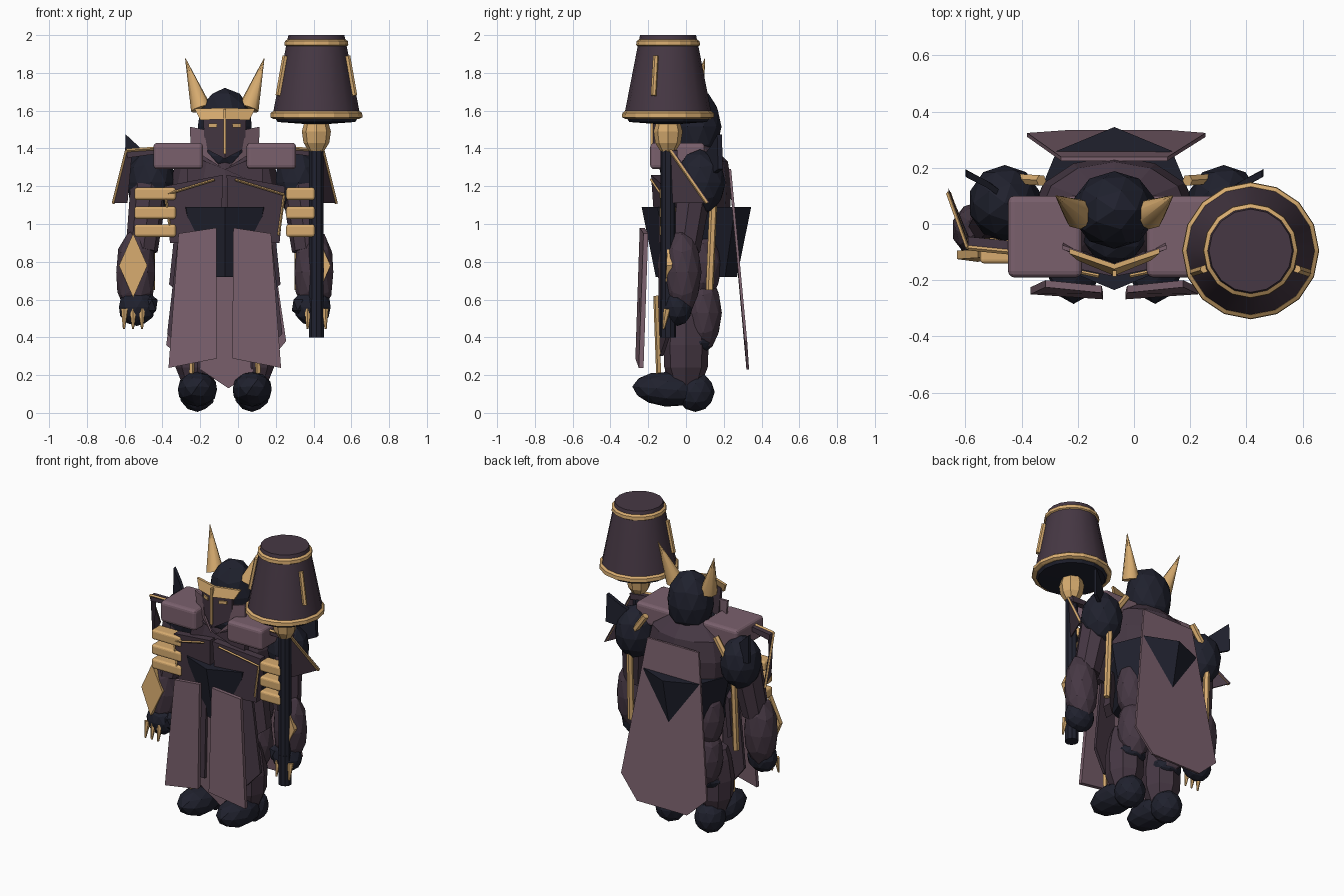
import bpy, bmesh, math
from mathutils import Vector, Matrix

if "Cube" in bpy.data.objects:
    bpy.data.objects.remove(bpy.data.objects["Cube"])

CX = -0.07  # body centre line


def material(name, col):
    m = bpy.data.materials.new(name)
    m.diffuse_color = (*col, 1)
    m.use_nodes = True
    m.node_tree.nodes["Principled BSDF"].inputs["Base Color"].default_value = m.diffuse_color
    return m


NAVY = material("dark navy", (0.014, 0.0152, 0.027))
PLUM = material("dark plum", (0.061, 0.039, 0.057))
MAUVE = material("mauve", (0.195, 0.118, 0.152))
GOLD = material("gold", (0.68, 0.41, 0.16))


def finish(bm, name, mat):
    bmesh.ops.recalc_face_normals(bm, faces=bm.faces)
    me = bpy.data.meshes.new(name)
    bm.to_mesh(me)
    bm.free()
    me.materials.append(mat)
    ob = bpy.data.objects.new(name, me)
    bpy.context.collection.objects.link(ob)
    return ob


def smooth(ob, deg):
    ob.data.shade_smooth()
    ob.data.set_sharp_from_angle(angle=math.radians(deg))


def blob(name, c, r, mat, tilt=0, sub=2):
    """Faceted ellipsoid, tilted about x."""
    bm = bmesh.new()
    bmesh.ops.create_icosphere(bm, subdivisions=sub, radius=1, matrix=Matrix.Translation(c)
                               @ Matrix.Rotation(tilt, 4, 'X') @ Matrix.Diagonal((*r, 1)))
    return finish(bm, name, mat)


def rod(name, a, b, r1, r2, mat, n=8):
    """Cylinder or cone from a to b."""
    a, b = Vector(a), Vector(b)
    bm = bmesh.new()
    m = Matrix.Translation((a + b) / 2) @ (b - a).to_track_quat('Z', 'Y').to_matrix().to_4x4()
    bmesh.ops.create_cone(bm, cap_ends=True, segments=n, radius1=r1, radius2=r2,
                          depth=(b - a).length, matrix=m)
    return finish(bm, name, mat)


def lathe(name, c, prof, mat, n=16, sy=1.0):
    """Stack of (radius, z) rings, closed at both ends."""
    bm = bmesh.new()
    rings = []
    for r, z in prof:
        rings.append([bm.verts.new((c[0] + r * math.cos(2 * math.pi * i / n),
                                    c[1] + sy * r * math.sin(2 * math.pi * i / n), z))
                      for i in range(n)])
    for p, q in zip(rings, rings[1:]):
        for i in range(n):
            bm.faces.new((p[i], p[(i + 1) % n], q[(i + 1) % n], q[i]))
    bm.faces.new(rings[0])
    bm.faces.new(rings[-1])
    return finish(bm, name, mat)


def plate(name, pts, t, mat):
    """Flat outline thickened by t towards +y."""
    bm = bmesh.new()
    f = bm.faces.new([bm.verts.new(p) for p in pts])
    g = bmesh.ops.extrude_face_region(bm, geom=[f], use_keep_orig=True)
    for v in g['geom']:
        if isinstance(v, bmesh.types.BMVert):
            v.co.y += t
    return finish(bm, name, mat)


def box(name, lo, hi, mat, bevel=0.0):
    bm = bmesh.new()
    lo, hi = Vector(lo), Vector(hi)
    bmesh.ops.create_cube(bm, size=1, matrix=Matrix.Translation((lo + hi) / 2)
                          @ Matrix.Diagonal((*[abs(d) for d in hi - lo], 1)))
    if bevel:
        bmesh.ops.bevel(bm, geom=bm.edges[:], offset=bevel, segments=3, profile=0.5, affect='EDGES')
    return finish(bm, name, mat)


# Torso, flared belt and neck
lathe("torso", (CX, 0.05), [(0.2, 0.84), (0.27, 1.0), (0.29, 1.2), (0.26, 1.33), (0.13, 1.42)],
      PLUM, 12, 0.66)
lathe("flared_belt", (CX, 0.055), [(0.215, 0.72), (0.29, 1.09)], NAVY, 8)
blob("neck", (CX, -0.02, 1.36), (0.12, 0.12, 0.08), NAVY)
plate("upper_chest", [(CX - .2, -.12, 1.2), (CX + .2, -.12, 1.2), (CX + .2, -.1, 1.37),
                      (CX, -.14, 1.29), (CX - .2, -.1, 1.37)], 0.1, PLUM)

# Head
blob("head", (CX, 0.05, 1.515), (0.15, 0.138, 0.206), NAVY)
box("nose_bar", (CX - .007, -.187, 1.37), (CX + .007, -.165, 1.61), GOLD)

# Cape and inner loincloth
plate("cape", [(CX - .19, .225, 1.29), (CX + .19, .225, 1.29), (CX + .325, .31, .38),
               (CX + .2, .32, .23), (CX - .17, .32, .23), (CX - .31, .31, .36)], 0.014, MAUVE)
plate("loincloth", [(CX - .12, -.13, .8), (CX + .12, -.13, .8), (CX + .15, -.11, .22),
                    (CX + .02, -.11, .13), (CX - .13, -.11, .23)], 0.012, MAUVE)

# Paired parts
for s, side in ((-1, "left"), (1, "right")):
    def P(dx, y, z):
        return (CX + s * dx, y, z)

    def N(part):
        return side + "_" + part

    # Helmet
    smooth(rod(N("horn"), P(.125, .035, 1.61), P(.208, .1, 1.875), .056, .002, GOLD, 8), 50)
    plate(N("mask"), [P(0, -.178, 1.57), P(.115, -.125, 1.57), P(.105, -.115, 1.4), P(0, -.178, 1.345)],
          .02, PLUM)
    plate(N("brow"), [P(0, -.16, 1.615), P(.16, -.105, 1.61), P(.13, -.13, 1.55), P(0, -.184, 1.555)],
          .018, GOLD)
    plate(N("eye"), [P(.04, -.165, 1.532), P(.085, -.144, 1.532), P(.085, -.144, 1.512),
                     P(.04, -.165, 1.512)], .009, GOLD)
    plate(N("collar"), [P(.11, -.115, 1.5), P(.185, -.09, 1.515), P(.18, -.08, 1.4), P(.02, -.16, 1.3),
                        P(.09, -.13, 1.38)], .015, MAUVE)

    # Shoulders and chest
    box(N("shoulder_block"), P(.115, -.19, 1.29), P(.378, .1, 1.43), MAUVE, .022)
    plate(N("chest_plate"), [P(.01, -.185, 1.26), P(.32, -.12, 1.2), P(.29, -.12, .9), P(.02, -.16, .9)],
          .05, PLUM)
    rod(N("chest_trim_top"), P(.055, -.185, 1.235), P(.315, -.13, 1.155), .007, .007, GOLD, 4)
    rod(N("chest_trim_side"), P(.315, -.13, 1.155), P(.285, -.13, .94), .007, .007, GOLD, 4)
    blob(N("shoulder"), P(.39, .075, 1.22), (.13, .135, .175), NAVY)
    plate(N("shoulder_fin"), [P(.4, .09, 1.36), P(.455, .13, 1.41), P(.525, .165, 1.475),
                              P(.53, .17, 1.29), P(.42, .11, 1.25)], .025, NAVY)
    # Gold strap over the shoulder and bar behind the arm
    rod(N("back_strap"), P(.26, .155, 1.385), P(.34, .16, 1.27), .021, .021, GOLD, 6)
    rod(N("back_bar"), P(.385, .15, 1.25), P(.39, .125, .65), .021, .021, GOLD, 6)

    # Pauldron with gilded edges
    a, b, c, d = (P(.52, -.085, 1.39), P(.37, -.1, 1.4), P(.59, .11, 1.11), P(.515, -.07, 1.11))
    plate(N("pauldron_lip"), [a, b, P(.37, -.1, 1.37), P(.515, -.085, 1.35)], .04, PLUM)
    plate(N("pauldron_side"), [a, P(.49, -.085, 1.38), d, c], .018, PLUM)
    rod(N("pauldron_trim_top"), a, b, .009, .009, GOLD, 4)
    rod(N("pauldron_trim_side"), a, c, .009, .009, GOLD, 4)

    # Arms, banded upper arm, forearm diamond
    rod(N("upper_arm"), P(.4, .04, 1.2), P(.44, -.01, .86), .1, .085, PLUM, 8)
    inner = .258 if s < 0 else .325
    for k, z in enumerate((.965, 1.06, 1.16)):
        box(N("arm_band_%d" % k), P(inner, -.14, z - .033), P(.478, -.05, z + .033), GOLD, .014)
    blob(N("forearm"), P(.472, -.02, .745), (.108, .102, .235), PLUM)
    front = .0 if s < 0 else .022
    plate(N("arm_diamond"), [P(.485, -.12 + front, .95), P(.56, -.125 + front, .78),
                             P(.485, -.135 + front, .61), P(.41, -.115 + front, .78)], .03, GOLD)
    blob(N("hand"), P(.465, -.045, .56), (.1, .08, .1), NAVY)
    blob(N("thumb"), P(.4, -.06, .57), (.05, .05, .065), NAVY, sub=1)
    for k in range(3):
        rod(N("claw_%d" % k), P(.44 + .045 * k, -.1, .55), P(.438 + .048 * k, -.12, .445),
            .02, .006, GOLD, 6)

    # Legs and feet
    blob(N("thigh"), P(.14, .09, .8), (.125, .1, .22), PLUM)
    blob(N("calf"), P(.14, .09, .53), (.115, .1, .21), PLUM)
    blob(N("knee"), P(.14, .055, .37), (.1, .085, .06), NAVY)
    lathe(N("shin"), P(.145, .0, 0), [(.075, .14), (.115, .24), (.12, .36), (.1, .5), (.08, .56)], PLUM, 8)
    blob(N("toe"), P(.145, -.1, .125), (.108, .185, .092), NAVY, -.08)
    blob(N("heel"), P(.145, .05, .11), (.098, .102, .105), NAVY)

    # Skirt panels
    plate(N("thigh_guard"), [P(.06, -.15, .9), P(.25, -.11, .9), P(.305, -.1, .42), P(.2, -.14, .3),
                             P(.08, -.14, .3)], .02, PLUM)
    rod(N("guard_trim"), P(.17, -.16, .62), P(.175, -.145, .21), .014, .014, GOLD, 4)
    plate(N("tabard"), [P(.045, -.245, .98), P(.245, -.225, .95), P(.298, -.25, .238), P(.04, -.268, .288)],
          .025, MAUVE)
    plate(N("hip_guard"), [P(.2, -.07, .93), P(.27, -.03, .92), P(.295, -.02, .68), P(.24, -.06, .64)],
          .06, PLUM)

# Lantern-headed staff
LX, LY = 0.415, -0.095
rod("staff_pole", (LX, LY, .47), (LX, LY, 1.45), .04, .04, NAVY, 10)
rod("staff_grip", (LX, LY, .4), (LX, LY, .6), .042, .042, NAVY, 10)
lathe("staff_neck", (LX, LY), [(.04, 1.385), (.068, 1.43), (.077, 1.49), (.06, 1.55)], GOLD, 8)
smooth(lathe("staff_head", (LX, LY), [(.234, 1.565), (.158, 1.955), (.148, 2.0)], PLUM, 16), 30)
lathe("staff_underside", (LX, LY), [(.07, 1.53), (.205, 1.54), (.225, 1.57)], NAVY, 16)
lathe("staff_lower_ring", (LX, LY), [(.228, 1.557), (.244, 1.565), (.242, 1.588), (.228, 1.598)], GOLD, 16)
lathe("staff_upper_ring", (LX, LY), [(.158, 1.94), (.169, 1.947), (.167, 1.968), (.152, 1.978)], GOLD, 16)
for s, side in ((-1, "left"), (1, "right")):
    rod(side + "_staff_strip", (LX + s * .202, LY - .077, 1.68), (LX + s * .165, LY - .065, 1.89),
        .015, .015, GOLD, 6)
